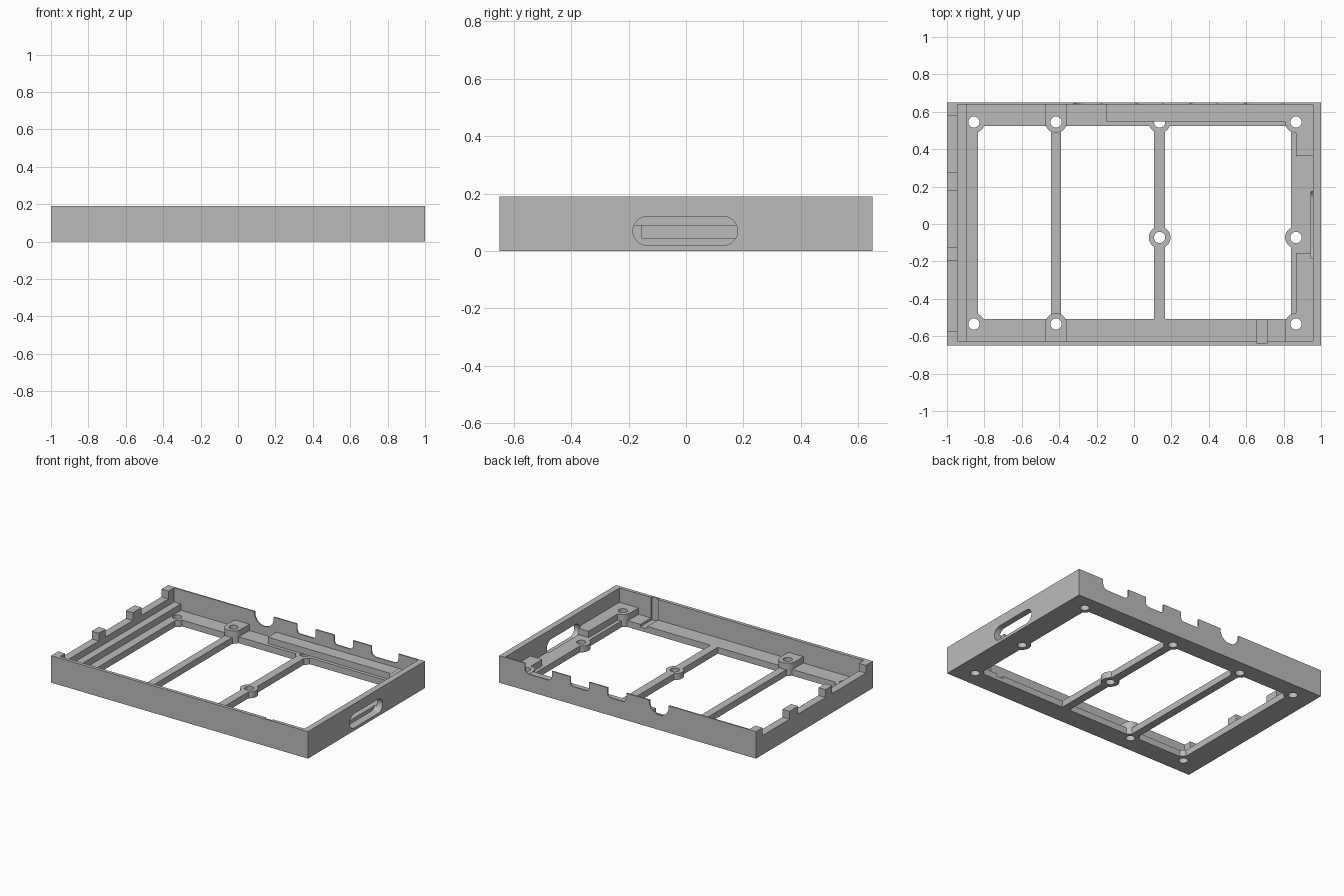
import bpy, bmesh, math
from mathutils import Matrix, Vector

if "Cube" in bpy.data.objects:
    bpy.data.objects.remove(bpy.data.objects["Cube"], do_unlink=True)

grey = bpy.data.materials.new("plain grey")
grey.use_nodes = True
colour = (0.5, 0.5, 0.5, 1)
grey.diffuse_color = colour
grey.node_tree.nodes["Principled BSDF"].inputs["Base Color"].default_value = colour

HEIGHT, FLOOR, RAISED = 0.19, 0.045, 0.09
LEFT, RIGHT, FRONT, BACK = -0.945, 0.957, -0.626, 0.64   # inner wall planes
BOSS, HOLE = 0.058, 0.03
EMBED, OVER = 0.008, 0.1


def make(name, bm):
    mesh = bpy.data.meshes.new(name)
    bmesh.ops.recalc_face_normals(bm, faces=bm.faces)
    bm.to_mesh(mesh)
    bm.free()
    mesh.materials.append(grey)
    obj = bpy.data.objects.new(name, mesh)
    bpy.context.collection.objects.link(obj)
    return obj


def box(name, x, y, z, round_axis=None, radius=0):
    """Box from ranges, optionally rounding the edges that run along one axis."""
    bm = bmesh.new()
    bmesh.ops.create_cube(bm, size=1)
    for v in bm.verts:
        v.co = Vector([r[0] if c < 0 else r[1] for c, r in zip(v.co, (x, y, z))])
    if radius:
        edges = [e for e in bm.edges
                 if abs((e.verts[0].co - e.verts[1].co).normalized()[round_axis]) > 0.9]
        bmesh.ops.bevel(bm, geom=edges, offset=radius, segments=10,
                        profile=0.5, affect='EDGES')
    return make(name, bm)


def disc(name, x, y, z, radius):
    bm = bmesh.new()
    bmesh.ops.create_cone(bm, cap_ends=True, segments=40, radius1=radius, radius2=radius,
                          depth=z[1] - z[0],
                          matrix=Matrix.Translation((x, y, (z[0] + z[1]) / 2)))
    return make(name, bm)


tray = box("tray", (-1, 1), (-0.65, 0.65), (0, HEIGHT))


def combine(part, operation):
    mod = tray.modifiers.new(part.name, 'BOOLEAN')
    mod.operation, mod.solver, mod.object = operation, 'EXACT', part
    bpy.context.view_layer.objects.active = tray
    bpy.ops.object.modifier_apply(modifier=mod.name)
    bpy.data.objects.remove(part, do_unlink=True)


def add(part):
    combine(part, 'UNION')


def cut(part):
    combine(part, 'DIFFERENCE')


# Hollow tray with a large opening in the floor
cut(box("cavity", (LEFT, RIGHT), (FRONT, BACK), (FLOOR, HEIGHT + OVER)))
cut(box("floor_opening", (-0.834, 0.84), (-0.508, 0.524), (-OVER, HEIGHT)))

# Cross bars
for x, half in ((-0.417, 0.027), (0.137, 0.029)):
    add(box("cross_bar", (x - half, x + half), (-0.53, 0.54), (0, FLOOR)))

# Flush bosses around the screw holes
back_row, front_row, middle_row = 0.545, -0.535, -0.072
flush = [(-0.856, back_row), (-0.856, front_row), (0.137, back_row),
         (0.137, middle_row), (0.866, middle_row)]
for x, y in flush:
    add(disc("flush_boss", x, y, (0, FLOOR), BOSS))

# Raised supports: left ledge, right blocks and round-ended pads
add(box("left_ledge", (LEFT - EMBED, -0.893), (FRONT - EMBED, BACK + EMBED), (0.02, RAISED)))
for y in ((0.363, BACK + EMBED), (FRONT - EMBED, -0.155)):
    add(box("right_block", (0.866, RIGHT + EMBED), y, (0.02, RAISED)))
raised = [(x, y) for x in (-0.417, 0.866) for y in (back_row, front_row)]
for x, y in raised:
    add(disc("raised_boss", x, y, (0, RAISED), BOSS))
    wall = BACK + EMBED if y > 0 else FRONT - EMBED
    add(box("pad", (x - BOSS, x + BOSS), sorted((y, wall)), (0.02, RAISED)))

# Screw holes
for x, y in flush + raised:
    cut(disc("screw_hole", x, y, (-OVER, HEIGHT), HOLE))

# Strip along the back, overhanging one hole
add(box("back_strip", (-0.15, 0.807), (0.548, BACK + EMBED), (FLOOR - 0.001, RAISED)))

# Notches in the left wall, leaving four posts
for y in ((0.277, 0.577), (-0.123, 0.18), (-0.572, -0.198)):
    cut(box("left_notch", (-1 - OVER, LEFT + 0.001), y, (0.135, HEIGHT + OVER)))

# Rounded notches in the back wall
for x0, x1, bottom, radius in ((0.59, 0.80, 0.12, 0.035), (0.30, 0.446, 0.125, 0.025),
                               (0.01, 0.157, 0.125, 0.025), (-0.32, -0.17, 0.105, 0.0749)):
    cut(box("back_notch", (x0, x1), (BACK - 0.005, 0.65 + OVER),
            (bottom, HEIGHT + 2 * OVER), 1, radius))

# Long slot through the right wall
cut(box("side_slot", (0.945, 1 + OVER), (-0.185, 0.18), (0.02, 0.12), 0, 0.0499))

# Cable groove in the floor and front wall
cut(box("cable_groove", (0.658, 0.711), (-0.638, -0.45), (0.028, HEIGHT + OVER)))

bpy.ops.object.select_all(action='DESELECT')
tray.select_set(True)
bpy.context.view_layer.objects.active = tray
bpy.ops.object.shade_smooth_by_angle(angle=math.radians(20))
